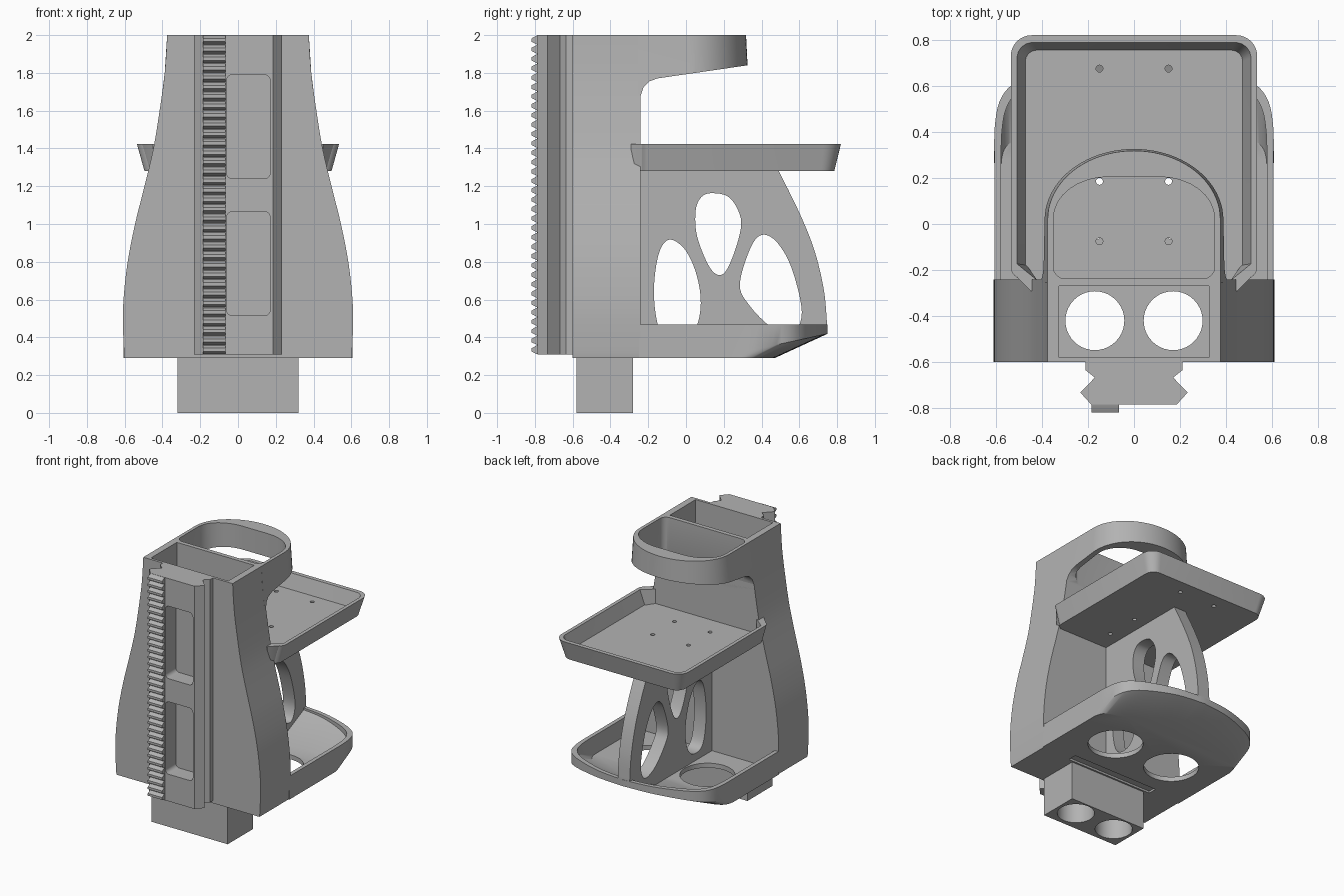
import bpy, bmesh, math
from mathutils import Vector

if "Cube" in bpy.data.objects:
    bpy.data.objects.remove(bpy.data.objects["Cube"], do_unlink=True)

GREY = (0.45, 0.45, 0.45, 1)
mat = bpy.data.materials.new("plain grey")
mat.use_nodes = True
mat.diffuse_color = GREY
mat.node_tree.nodes["Principled BSDF"].inputs["Base Color"].default_value = GREY


def loft(name, rings):
    """Closed solid through rings of equal point count."""
    bm = bmesh.new()
    loops = [[bm.verts.new(p) for p in ring] for ring in rings]
    n = len(loops[0])
    for a, b in zip(loops, loops[1:]):
        for i in range(n):
            j = (i + 1) % n
            bm.faces.new((a[i], a[j], b[j], b[i]))
    bm.faces.new(loops[0][::-1])
    bm.faces.new(loops[-1])
    bmesh.ops.recalc_face_normals(bm, faces=bm.faces)
    mesh = bpy.data.meshes.new(name)
    bm.to_mesh(mesh)
    bm.free()
    mesh.materials.append(mat)
    obj = bpy.data.objects.new(name, mesh)
    bpy.context.collection.objects.link(obj)
    return obj


def prism(name, axis, pts, a, b):
    """Extrude a 2D profile along an axis from a to b."""
    place = {"x": lambda u, v, t: (t, u, v),
             "y": lambda u, v, t: (u, t, v),
             "z": lambda u, v, t: (u, v, t)}[axis]
    return loft(name, [[place(u, v, t) for u, v in pts] for t in (a, b)])


def rounded(x0, x1, y0, y1, r_low, r_high, steps=8):
    """Rounded rectangle; each radius is an (rx, ry) pair."""
    pts = []
    for k, (cx, cy, sx, sy, r) in enumerate((
            (x1, y1, -1, -1, r_high), (x0, y1, 1, -1, r_high),
            (x0, y0, 1, 1, r_low), (x1, y0, -1, 1, r_low))):
        for i in range(steps + 1):
            t = math.pi / 2 * (k + i / steps)
            pts.append((cx + r[0] * (sx + math.cos(t)), cy + r[1] * (sy + math.sin(t))))
    return pts


def smooth(pts, closed=True, steps=6):
    """Catmull-Rom curve through the points."""
    n, out = len(pts), []
    for i in range(n if closed else n - 1):
        ids = [(i + k) % n if closed else min(max(i + k, 0), n - 1) for k in (-1, 0, 1, 2)]
        p0, p1, p2, p3 = (Vector(pts[k]) for k in ids)
        for s in range(steps):
            t = s / steps
            out.append(tuple(0.5 * (2 * p1 + (p2 - p0) * t + (2 * p0 - 5 * p1 + 4 * p2 - p3) * t * t
                                    + (3 * p1 - p0 - 3 * p2 + p3) * t ** 3)))
    return out if closed else out + [tuple(pts[-1])]


def circle(cx, cy, r, n=40):
    return [(cx + r * math.cos(2 * math.pi * i / n), cy + r * math.sin(2 * math.pi * i / n))
            for i in range(n)]


def combine(obj, others, mode="DIFFERENCE"):
    for other in others:
        mod = obj.modifiers.new("cut", "BOOLEAN")
        mod.object, mod.operation, mod.solver = other, mode, "EXACT"
        bpy.context.view_layer.objects.active = obj
        bpy.ops.object.modifier_apply(modifier=mod.name)
        bpy.data.objects.remove(other, do_unlink=True)


def mirror(half):
    """Complete an outline that runs from +x to the centre line."""
    return half + [(-x, y) for x, y in reversed(half) if x > 0.001]


# Column with flared sides
side = smooth([(0.6, 0.29), (0.605, 0.35), (0.609, 0.55), (0.587, 0.78), (0.545, 1.0),
               (0.495, 1.2), (0.448, 1.4), (0.415, 1.6), (0.388, 1.8), (0.375, 2)], False, 4)
column = prism("column", "y", mirror(side), -0.6, -0.24)


# Cup ring on the upper back, with a sloping underside
def ring_outline(w, depth, z):
    arc = [(w * math.cos(t), 0.02 + depth * math.sin(t), z)
           for t in (math.pi * i / 40 for i in range(41))]
    return [(w, -0.255, z)] + arc + [(-w, -0.255, z)]


ring = loft("cup_ring", [ring_outline(0.413, 0.328, 1.6), ring_outline(0.388, 0.308, 1.8),
                         ring_outline(0.375, 0.298, 2)])
under = [(-0.24, 1.5), (-0.24, 1.68), (-0.225, 1.725), (-0.195, 1.755), (-0.15, 1.771),
         (0.6, 1.88), (0.6, 1.5)]
combine(ring, [
    prism("under_cut", "x", under, -0.6, 0.6),
    prism("ring_cut", "z", rounded(-0.35, 0.35, -0.237, 0.205, (0.05, 0.05), (0.24, 0.18)), 1.4, 2.1)])

# Hollow shaft, underside slot
combine(column, [
    prism("shaft", "z", [(-0.325, -0.58), (0.325, -0.58), (0.325, -0.27), (-0.325, -0.27)], 0.3, 2.1),
    prism("slot", "z", [(-0.36, -0.267), (0.36, -0.267), (0.36, -0.2), (-0.36, -0.2)], 0.2, 0.305)])

# Base block with two through bores, which continue through the column floor
block = prism("base_block", "z", [(-0.32, -0.58), (0.32, -0.58), (0.32, -0.28), (-0.32, -0.28)], 0, 0.295)
for part in (column, block):
    combine(part, [prism("bore", "z", circle(s * 0.17, -0.42, 0.128), -0.1, 0.4) for s in (-1, 1)])

# Dovetail rail with two pockets
rail_half = [(0.21, -0.595), (0.21, -0.635), (0.17, -0.667), (0.233, -0.732), (0.185, -0.785)]
rail = prism("rail", "z", mirror(rail_half), 0.31, 2)
combine(rail, [prism("pocket", "y", rounded(-0.06, 0.17, z, z + 0.55, (0.03, 0.03), (0.03, 0.03)),
                     -0.9, -0.66) for z in (0.515, 1.24)])

# Toothed rack
teeth, count = [(-0.78, 0.31)], 34
pitch = 1.69 / count
for i in range(count):
    z = 0.31 + i * pitch
    teeth += [(-0.79, z + 0.001), (-0.818, z + pitch * 0.3),
              (-0.818, z + pitch * 0.65), (-0.79, z + pitch * 0.95)]
teeth.append((-0.78, 2))
rack = prism("rack", "x", teeth, -0.185, -0.065)

# Lower tray: rounded back, chamfered below
edge = [(0.607, -0.25), (0.607, 0.22)] + smooth(
    [(0.607, 0.3), (0.605, 0.42), (0.585, 0.53), (0.53, 0.605), (0.42, 0.665), (0.22, 0.727), (0, 0.75)],
    False, 4)
outline = mirror(edge)


def tray_rings(sx, dy, floor, top):
    def past(y):
        return max(y - 0.22, 0)
    low = [(x * sx, y + dy - past(y) * 0.53, floor) for x, y in outline]
    mid = [(x * sx, y + dy, floor + 0.015 + past(y) * 0.215) for x, y in outline]
    return [low, mid, [(x * sx, y + dy, top) for x, y in outline]]


lower = loft("lower_tray", tray_rings(1, 0, 0.29, 0.467))
combine(lower, [loft("tray_cut", tray_rings(0.95, -0.03, 0.325, 0.55)),
                *[prism("opening", "z", circle(s * 0.25, 0.1, 0.19), 0.2, 0.6) for s in (-1, 1)],
                prism("slot", "z", [(-0.36, -0.3), (0.36, -0.3), (0.36, -0.2), (-0.36, -0.2)], 0.2, 0.305)])

# Support fin with three rounded openings
back = smooth([(0.49, 1.283), (0.6, 1.06), (0.68, 0.86), (0.73, 0.65), (0.747, 0.467)], False)
fin = prism("support_fin", "x", [(-0.25, 0.31), (-0.25, 1.283)] + back + [(0.745, 0.43), (0.46, 0.31)],
            -0.05, 0.05)
drops = [
    [(-0.09, 0.917), (-0.01, 0.87), (0.05, 0.75), (0.078, 0.6), (0.06, 0.47), (0, 0.39),
     (-0.1, 0.39), (-0.15, 0.47), (-0.17, 0.65), (-0.145, 0.84)],
    [(0.13, 1.163), (0.23, 1.14), (0.29, 1.03), (0.275, 0.91), (0.22, 0.765), (0.173, 0.73),
     (0.12, 0.78), (0.06, 0.93), (0.05, 1.06), (0.075, 1.135)],
    [(0.4, 0.942), (0.34, 0.87), (0.285, 0.68), (0.335, 0.57), (0.45, 0.455), (0.56, 0.42),
     (0.608, 0.49), (0.605, 0.6), (0.55, 0.79), (0.475, 0.91)]]
combine(fin, [prism("drop", "x", smooth(d), -0.2, 0.2) for d in drops])


# Upper tray: flared rim, flat floor, drain holes
def flared(name, low, high):
    rings = []
    for w, y0, y1, r, z in (low, high):
        rings.append([(x, y, z) for x, y in rounded(-w, w, y0, y1, (0.09, 0.06), (r, r))])
    return loft(name, rings)


upper = flared("upper_tray", (0.495, -0.25, 0.785, 0.07, 1.28), (0.535, -0.25, 0.82, 0.09, 1.423))
combine(upper, [flared("upper_cut", (0.472, -0.3, 0.755, 0.05, 1.315), (0.512, -0.3, 0.792, 0.07, 1.435)),
                *[prism("hole", "z", circle(s * 0.15, y, 0.015, 16), 1.2, 1.5)
                  for s in (-1, 1) for y in (-0.075, 0.185, 0.675)]])

# Gussets that blend the upper tray into the column sides
for s, label in ((1, "left"), (-1, "right")):
    loft(label + "_gusset", [
        [(s * 0.42, -0.3, z), (s * 0.45, -0.29, z), (s * (w - 0.03), -0.235, z),
         (s * w, -0.17, z), (s * (w - 0.023), -0.17, z), (s * 0.42, -0.245, z)]
        for w, z in ((0.495, 1.28), (0.535, 1.423))])

# Smooth curved walls, keep corners crisp
bpy.ops.object.select_all(action="DESELECT")
for obj in bpy.context.collection.objects:
    if obj.type == "MESH" and mat.name in obj.data.materials:
        obj.select_set(True)
        bpy.context.view_layer.objects.active = obj
bpy.ops.object.shade_smooth_by_angle(angle=math.radians(30))
